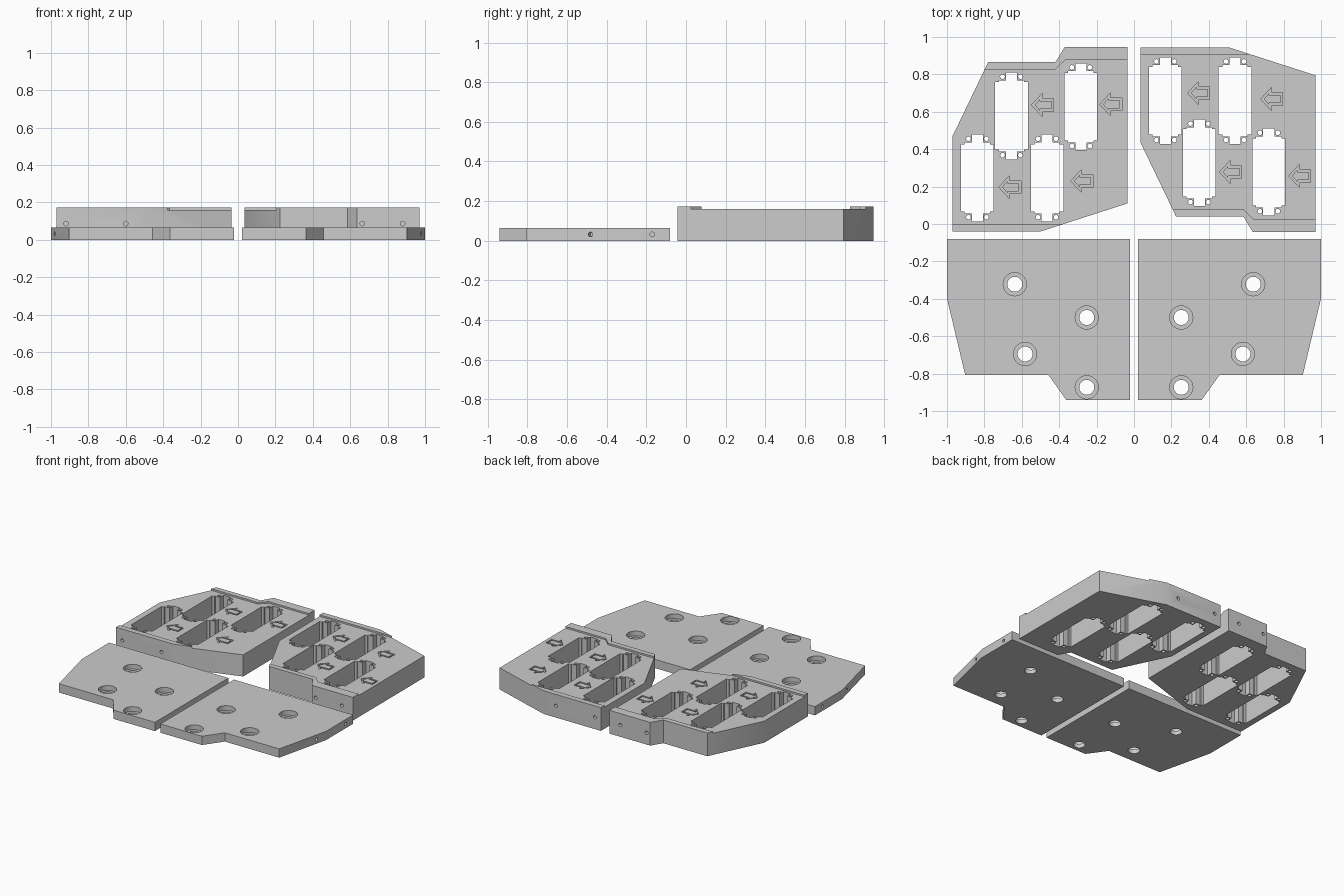
import bpy, bmesh, math
from mathutils import Vector, Matrix

if "Cube" in bpy.data.objects:
    bpy.data.objects.remove(bpy.data.objects["Cube"])

grey = bpy.data.materials.new("plain grey")
grey.diffuse_color = (0.604, 0.604, 0.604, 1)
grey.use_nodes = True
grey.node_tree.nodes["Principled BSDF"].inputs["Base Color"].default_value = grey.diffuse_color


def prism(bm, points, z0, z1):
    """Closed polygon extruded between two heights."""
    lo = [bm.verts.new((x, y, z0)) for x, y in points]
    hi = [bm.verts.new((x, y, z1)) for x, y in points]
    bm.faces.new(lo)
    bm.faces.new(hi)
    for i in range(len(lo)):
        j = (i + 1) % len(lo)
        bm.faces.new((lo[i], lo[j], hi[j], hi[i]))


def ring_prism(bm, outer, inner, z0, z1):
    """Closed band between two matching outlines."""
    rows = [[bm.verts.new((x, y, z)) for x, y in pts]
            for pts, z in ((outer, z0), (outer, z1), (inner, z1), (inner, z0))]
    n = len(outer)
    for k in range(4):
        a, b = rows[k], rows[(k + 1) % 4]
        for i in range(n):
            j = (i + 1) % n
            bm.faces.new((a[i], a[j], b[j], b[i]))


def drill(bm, point, axis, radius, depth, sides=24):
    """Cylinder centred on a surface point, reaching depth to both sides."""
    turn = Vector((0, 0, 1)).rotation_difference(Vector(axis)).to_matrix().to_4x4()
    bmesh.ops.create_cone(bm, cap_ends=True, segments=sides, radius1=radius,
                          radius2=radius, depth=2 * depth,
                          matrix=Matrix.Translation(point) @ turn)


def make_object(name, bm):
    bmesh.ops.recalc_face_normals(bm, faces=bm.faces)
    mesh = bpy.data.meshes.new(name)
    bm.to_mesh(mesh)
    bm.free()
    mesh.materials.append(grey)
    ob = bpy.data.objects.new(name, mesh)
    bpy.context.collection.objects.link(ob)
    return ob


def cut(ob, bm):
    """Subtract a cutter mesh, trying the next solver if one loses the part."""
    cutter = make_object("cutter", bm)
    cutter.hide_render = True
    size = ob.dimensions.copy()
    for solver in ('EXACT', 'MANIFOLD', 'FLOAT'):
        mod = ob.modifiers.new("cut", 'BOOLEAN')
        mod.operation, mod.solver, mod.object = 'DIFFERENCE', solver, cutter
        bpy.context.view_layer.update()
        deps = bpy.context.evaluated_depsgraph_get()
        result = bpy.data.meshes.new_from_object(ob.evaluated_get(deps))
        ob.modifiers.remove(mod)
        xs = [v.co.x for v in result.vertices]
        ys = [v.co.y for v in result.vertices]
        base = [p for p in result.polygons if p.normal.z < -.9 and p.center.z < .001]
        if xs and base and max(xs) - min(xs) > .9 and max(ys) - min(ys) > .8:
            ob.data = result
            break
    bpy.data.objects.remove(cutter, do_unlink=True)


def smooth(ob):
    bpy.ops.object.select_all(action='DESELECT')
    ob.select_set(True)
    bpy.context.view_layer.objects.active = ob
    bpy.ops.object.shade_smooth_by_angle(angle=math.radians(30))


# Stepped pocket outline, one quarter mirrored to four
quarter = [(.087, .18), (.068, .18), (.068, .19), (.03, .19), (.03, .232)]
half = quarter + [(-x, y) for x, y in reversed(quarter)]
pocket = half + [(-x, -y) for x, y in half]

# Direction arrow pointing to -x
arrow = [(-.058, 0), (0, .062), (0, .034), (.06, .034),
         (.06, -.034), (0, -.034), (0, -.062)]
arrow_inner = [(-.041, 0), (-.012, .032), (-.012, .022), (.048, .022),
               (.048, -.022), (-.012, -.022), (-.012, -.032)]

TOP, DECK = .172, .16
outline = [(-.97, .47), (-.78, .865), (-.42, .865), (-.37, .947),
           (-.035, .947), (-.035, .11), (-.50, -.04), (-.97, -.04)]
deck = [(-1.2, 0), (.1, 0), (.1, .88), (-.365, .88), (-.42, .827), (-1.2, .827)]
pockets = [(-.655, .578), (-.284, .627), (-.837, .246), (-.465, .246)]
# Side holes: x, face y, on the left block
side_holes = [(-.92, -.04), (-.60, -.04), (-.34, .947), (-.125, .947)]


def block(name, place, arrows):
    bm = bmesh.new()
    prism(bm, [place(p) for p in outline], 0, TOP)
    ob = make_object(name, bm)
    # lowered deck between the two edge lips
    bm = bmesh.new()
    prism(bm, [place(p) for p in deck], DECK, .3)
    cut(ob, bm)
    # pockets, then four pin holes around each
    for c in pockets:
        cx, cy = place(c)
        bm = bmesh.new()
        prism(bm, [(cx + x, cy + y) for x, y in pocket], -.1, .3)
        cut(ob, bm)
        bm = bmesh.new()
        for sx in (-1, 1):
            for sy in (-1, 1):
                drill(bm, (cx + sx * .048, cy + sy * .21, .1), (0, 0, 1), .0125, .2, 16)
        cut(ob, bm)
    # blind holes in the front and back faces
    bm = bmesh.new()
    for p in side_holes:
        x, y = place(p)
        drill(bm, (x, y, .087), (0, 1, 0), .0125, .04, 16)
    cut(ob, bm)
    # engraved arrow grooves
    for ax, ay in arrows:
        bm = bmesh.new()
        ring_prism(bm, [(ax + x, ay + y) for x, y in arrow],
                   [(ax + x, ay + y) for x, y in arrow_inner], DECK - .015, .2)
        cut(ob, bm)
    smooth(ob)


block("left_pocket_block", lambda p: p,
      [(-.49, .636), (-.125, .64), (-.665, .197), (-.28, .23)])
block("right_pocket_block", lambda p: (p[0] + 1.005, .905 - p[1]),
      [(.345, .70), (.735, .668), (.515, .278), (.885, .257)])

# Cover plates, mirrored left and right
PLATE = .065
plate = [(.0225, -.08), (1, -.08), (1, -.398), (.9025, -.807),
         (.4575, -.807), (.3625, -.94), (.0225, -.94)]
bolts = [(.6375, -.322), (.2525, -.5), (.5825, -.695), (.2525, -.873)]


def cover_plate(name, s):
    bm = bmesh.new()
    prism(bm, [(s * x, y) for x, y in plate], 0, PLATE)
    ob = make_object(name, bm)
    # counterbores and edge holes
    bm = bmesh.new()
    for x, y in bolts:
        drill(bm, (s * x, y, PLATE), (0, 0, 1), .062, .035, 32)
    drill(bm, (s * 1, -.17, .032), (s, 0, 0), .0115, .05, 16)
    drill(bm, (s * .98, -.482, .032), (s * .973, -.232, 0), .0115, .05, 16)
    cut(ob, bm)
    # through holes
    bm = bmesh.new()
    for x, y in bolts:
        drill(bm, (s * x, y, 0), (0, 0, 1), .04, .2, 32)
    cut(ob, bm)
    smooth(ob)


cover_plate("left_cover_plate", -1)
cover_plate("right_cover_plate", 1)
